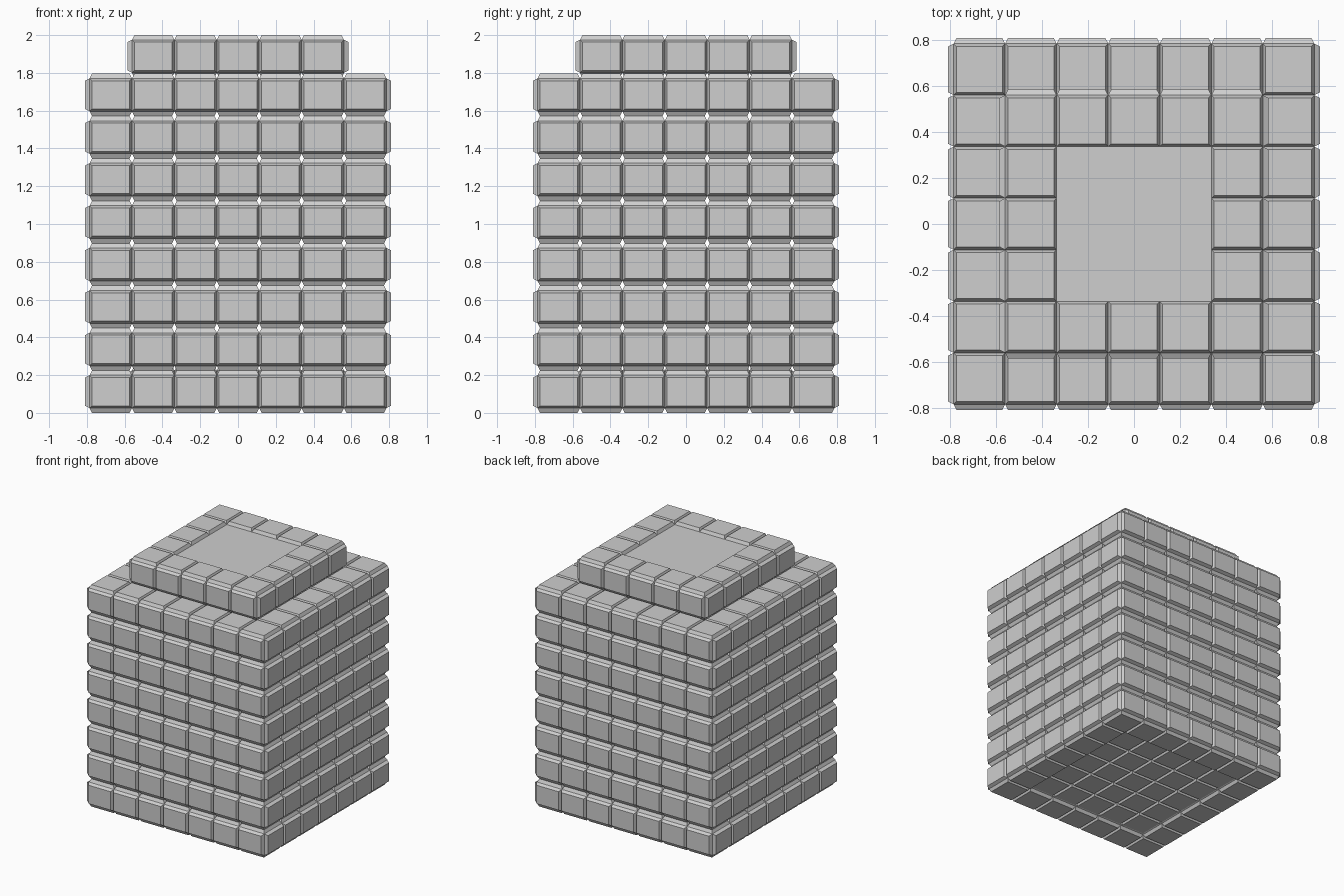
import bpy
import bmesh
from mathutils import Matrix, Vector

PITCH = 0.2245      # spacing of the blocks, sideways and upwards
BULGE = 0.025       # how far each block face is raised
TAPER = 0.018       # inset of each raised face
ROWS = 8

cube = bpy.data.objects.get("Cube")
if cube:
    bpy.data.objects.remove(cube, do_unlink=True)

stone = bpy.data.materials.new("light_grey_stone")
stone.use_nodes = True
stone.diffuse_color = (0.62, 0.62, 0.62, 1)
stone.node_tree.nodes["Principled BSDF"].inputs["Base Color"].default_value = (0.62, 0.62, 0.62, 1)


def add_box(bm, centre, size):
    matrix = Matrix.Translation(centre) @ Matrix.Diagonal(Vector(size).to_4d())
    verts = bmesh.ops.create_cube(bm, size=1, matrix=matrix)["verts"]
    return list({f for v in verts for f in v.link_faces})


def add_block(bm, centre):
    # Plain core with a tapered raised panel on all six sides
    faces = add_box(bm, centre, (PITCH, PITCH, PITCH - 2 * BULGE))
    bmesh.ops.inset_individual(bm, faces=faces, thickness=TAPER, depth=BULGE)


def finish(name, bm):
    mesh = bpy.data.meshes.new(name)
    bm.to_mesh(mesh)
    bm.free()
    mesh.materials.append(stone)
    bpy.context.collection.objects.link(bpy.data.objects.new(name, mesh))


def build_course(name, reach, z, hollow):
    # Square course of blocks, either a ring or a full slab
    bm = bmesh.new()
    for i in range(-reach, reach + 1):
        for j in range(-reach, reach + 1):
            if not hollow or max(abs(i), abs(j)) == reach:
                add_block(bm, (i * PITCH, j * PITCH, z))
    finish(name, bm)


# Wall courses
for row in range(ROWS):
    build_course(f"wall_course_{row + 1}", 3, (row + 0.5) * PITCH, True)

# Slightly recessed floor inside the lowest course
build_course("floor_blocks", 2, PITCH / 2 + BULGE, False)

# Smaller raised ring on top
top_z = 2 - PITCH / 2
build_course("top_ring", 2, top_z, True)

# Flat panel filling the middle of the top ring
panel = bmesh.new()
add_box(panel, (0, 0, top_z), (3 * PITCH, 3 * PITCH, PITCH - 2 * BULGE))
finish("top_panel", panel)
